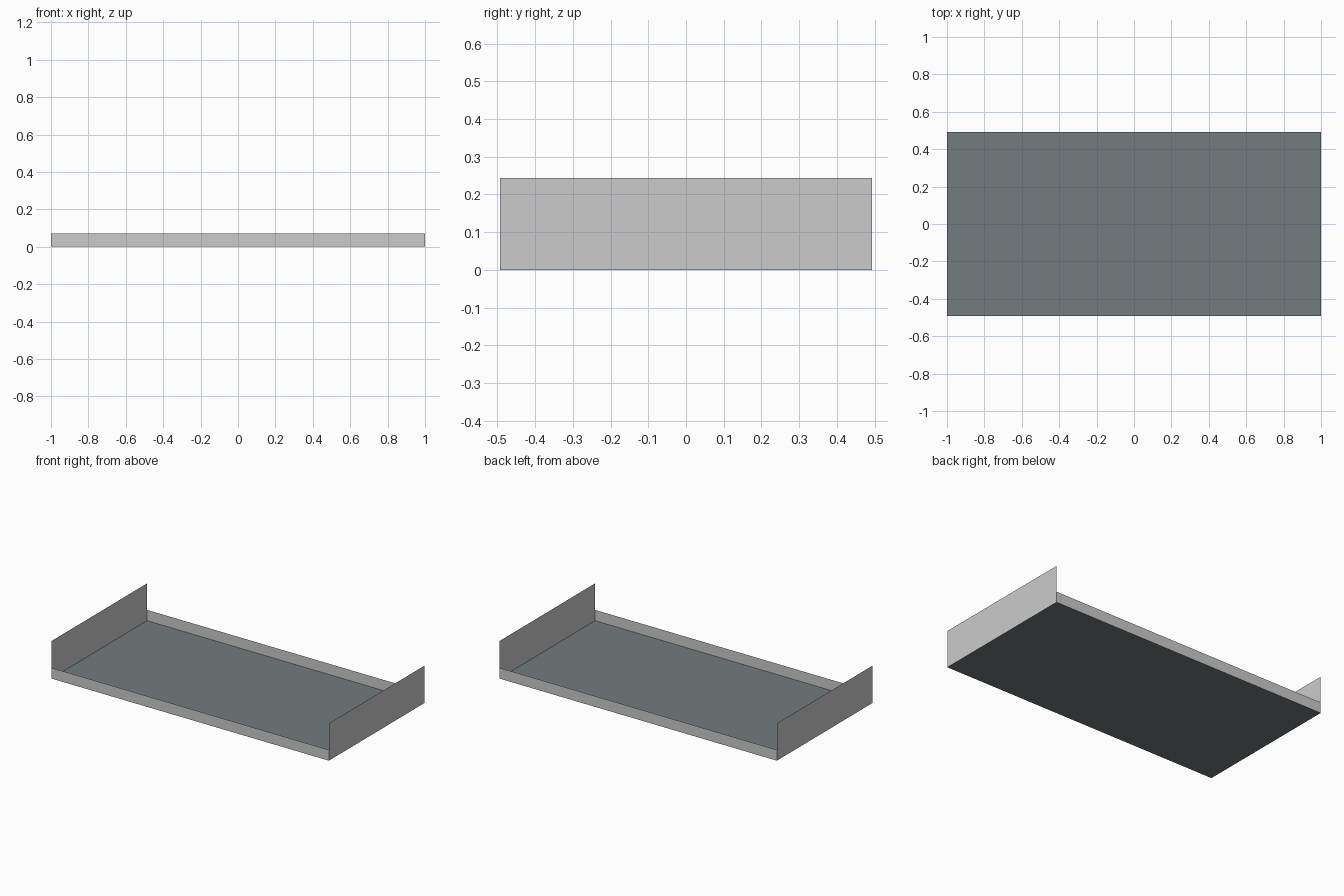
import bpy

if "Cube" in bpy.data.objects:
    bpy.data.objects.remove(bpy.data.objects["Cube"])

W, D = 1.0, 0.493          # half width, half depth
LOW, MID, HIGH = 0.07, 0.12, 0.243


def sheet(name, rows):
    """Sheet spanning successive two-point rows."""
    verts = [p for row in rows for p in row]
    faces = [(2 * i, 2 * i + 1, 2 * i + 3, 2 * i + 2) for i in range(len(rows) - 1)]
    me = bpy.data.meshes.new(name)
    me.from_pydata(verts, [], faces)
    me.update()
    ob = bpy.data.objects.new(name, me)
    bpy.context.collection.objects.link(ob)
    return ob


# Dark floor
floor = sheet("floor_panel", [[(-W, -D, 0), (W, -D, 0)], [(-W, D, 0), (W, D, 0)]])
mat = bpy.data.materials.new("dark_slate")
mat.diffuse_color = (0.17, 0.20, 0.21, 1)
mat.use_nodes = True
mat.node_tree.nodes["Principled BSDF"].inputs["Base Color"].default_value = mat.diffuse_color
floor.data.materials.append(mat)

# Low long walls, front and back, facing outward
for s, name in ((-1, "front_wall"), (1, "back_wall")):
    sheet(name, [[(s * W, s * D, z), (-s * W, s * D, z)] if s > 0
                 else [(-W, -D, z), (W, -D, z)] for z in (0, LOW)])

# Tall end walls, left one split at mid height
for s, name, heights in ((-1, "left_end_wall", (0, MID, HIGH)),
                         (1, "right_end_wall", (0, HIGH))):
    sheet(name, [[(s * W, -s * D, z), (s * W, s * D, z)] for z in heights])
